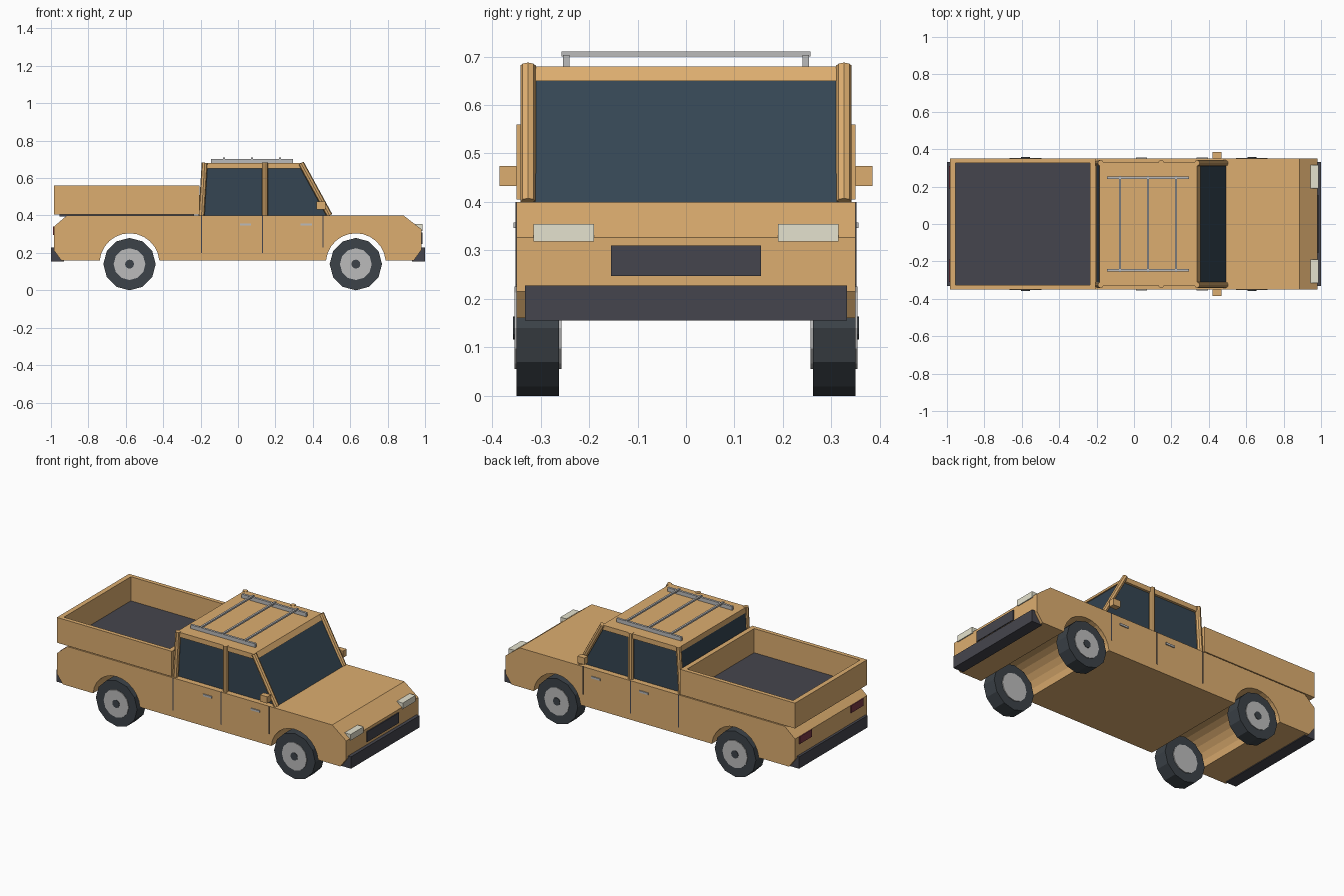
import bpy, bmesh, math
from mathutils import Vector

if "Cube" in bpy.data.objects:
    bpy.data.objects.remove(bpy.data.objects["Cube"])


def material(name, rgb):
    m = bpy.data.materials.new(name)
    m.diffuse_color = (*rgb, 1)
    m.use_nodes = True
    m.node_tree.nodes["Principled BSDF"].inputs["Base Color"].default_value = m.diffuse_color
    return m


PAINT = material("tan paint", (0.72, 0.42, 0.16))
GLASS = material("dark glass", (0.035, 0.06, 0.085))
RUBBER = material("rubber", (0.045, 0.055, 0.065))
TRIM = material("dark trim", (0.06, 0.06, 0.075))
METAL = material("metal", (0.5, 0.5, 0.5))
LAMP = material("lamp", (0.78, 0.76, 0.62))
RED = material("tail lamp red", (0.2, 0.04, 0.06))


def finish(name, bm, mat):
    bmesh.ops.recalc_face_normals(bm, faces=bm.faces)
    me = bpy.data.meshes.new(name)
    bm.to_mesh(me)
    bm.free()
    me.materials.append(mat)
    ob = bpy.data.objects.new(name, me)
    bpy.context.collection.objects.link(ob)
    return ob


def box(name, x, y, z, mat):
    bm = bmesh.new()
    bmesh.ops.create_cube(bm, size=1)
    for v in bm.verts:
        v.co = [r[0] + (r[1] - r[0]) * (c + 0.5) for r, c in zip((x, y, z), v.co)]
    return finish(name, bm, mat)


def prism(name, profile, half_width, mat):
    """Side profile (x, z) extruded across the width."""
    bm = bmesh.new()
    face = bm.faces.new([bm.verts.new((x, -half_width, z)) for x, z in profile])
    ext = bmesh.ops.extrude_face_region(bm, geom=[face])["geom"]
    bmesh.ops.translate(bm, vec=(0, 2 * half_width, 0),
                        verts=[g for g in ext if isinstance(g, bmesh.types.BMVert)])
    return finish(name, bm, mat)


def rod(name, a, b, radius, sides, mat):
    """Faceted cylinder between two points."""
    a, b = Vector(a), Vector(b)
    bm = bmesh.new()
    bmesh.ops.create_cone(bm, cap_ends=True, segments=sides, radius1=radius,
                          radius2=radius, depth=(b - a).length)
    ob = finish(name, bm, mat)
    ob.location = (a + b) / 2
    ob.rotation_euler = (b - a).to_track_quat("Z", "Y").to_euler()
    return ob


def span(side, a, b):
    return sorted((side * a, side * b))


WHEELS = {"rear": -0.58, "front": 0.63}


def arch(cx, r=0.16, cz=0.145, n=12):
    """Wheel arch cut into the lower edge, going forward."""
    start = math.asin((0.16 - cz) / r)
    return [(cx - r * math.cos(t), cz + r * math.sin(t))
            for t in (start + (math.pi - 2 * start) * i / n for i in range(n + 1))]


# Lower body with arches through the full width
prism("body", [(-0.945, 0.16), *arch(WHEELS["rear"]), *arch(WHEELS["front"]),
               (0.94, 0.16), (0.98, 0.215), (0.98, 0.327), (0.885, 0.40),
               (-0.915, 0.40), (-0.985, 0.34), (-0.985, 0.215)], 0.35, PAINT)

# Cargo bed
for s, n in ((-1, "right"), (1, "left")):
    box(f"bed_side_{n}", (-0.985, -0.205), span(s, 0.325, 0.35), (0.405, 0.56), PAINT)
box("bed_tailgate", (-0.985, -0.955), (-0.325, 0.325), (0.405, 0.56), PAINT)
box("bed_headboard", (-0.235, -0.205), (-0.325, 0.325), (0.405, 0.56), PAINT)
box("bed_floor", (-0.955, -0.235), (-0.325, 0.325), (0.395, 0.412), TRIM)

# Cabin glass and roof
prism("cabin_glass", [(-0.20, 0.40), (0.492, 0.40), (0.345, 0.655), (-0.185, 0.655)], 0.315, GLASS)
prism("roof", [(-0.188, 0.65), (0.355, 0.65), (0.337, 0.68), (-0.184, 0.68)], 0.33, PAINT)

# Bumpers and grille
box("front_bumper", (0.93, 1.0), (-0.332, 0.332), (0.155, 0.228), TRIM)
box("rear_bumper", (-1.0, -0.93), (-0.332, 0.332), (0.155, 0.228), TRIM)
box("grille", (0.96, 0.986), (-0.155, 0.155), (0.247, 0.31), TRIM)

for s, n in ((-1, "right"), (1, "left")):
    # Pillars
    y = s * 0.326
    rod(f"front_pillar_{n}", (0.49, y, 0.40), (0.337, y, 0.68), 0.016, 8, PAINT)
    rod(f"middle_pillar_{n}", (0.145, y, 0.40), (0.145, y, 0.682), 0.016, 8, PAINT)
    rod(f"rear_pillar_{n}", (-0.195, y, 0.40), (-0.178, y, 0.682), 0.016, 8, PAINT)
    # Door seams and handles
    for i, (x, z) in enumerate(((-0.195, 0.20), (0.13, 0.20), (0.455, 0.23))):
        box(f"door_seam_{n}_{i}", (x - 0.003, x + 0.003), span(s, 0.34, 0.3515), (z, 0.40), TRIM)
    for i, x in enumerate((0.04, 0.365)):
        box(f"door_handle_{n}_{i}", (x - 0.03, x + 0.03), span(s, 0.345, 0.356), (0.346, 0.358), METAL)
    # Mirrors and lamps
    box(f"side_mirror_{n}", (0.42, 0.468), span(s, 0.35, 0.385), (0.433, 0.474), PAINT)
    box(f"headlight_{n}", (0.945, 0.986), span(s, 0.19, 0.315), (0.318, 0.355), LAMP)
    box(f"tail_light_{n}", (-0.99, -0.95), span(s, 0.19, 0.31), (0.295, 0.34), RED)
    # Roof rack rails
    box(f"rack_rail_{n}", (-0.145, 0.295), span(s, 0.24, 0.254), (0.68, 0.703), METAL)
    # Wheels
    for end, x in WHEELS.items():
        for part, y0, y1, r, mat in (("tyre", 0.262, 0.35, 0.14, RUBBER),
                                     ("rim", 0.257, 0.354, 0.085, METAL),
                                     ("hub_cap", 0.27, 0.357, 0.024, RUBBER)):
            rod(f"{end}_{part}_{n}", (x, s * y0, 0.14), (x, s * y1, 0.14), r, 12, mat)

# Roof rack cross bars
for i, x in enumerate((-0.075, 0.075, 0.225)):
    box(f"rack_bar_{i}", (x - 0.006, x + 0.006), (-0.257, 0.257), (0.70, 0.71), METAL)
